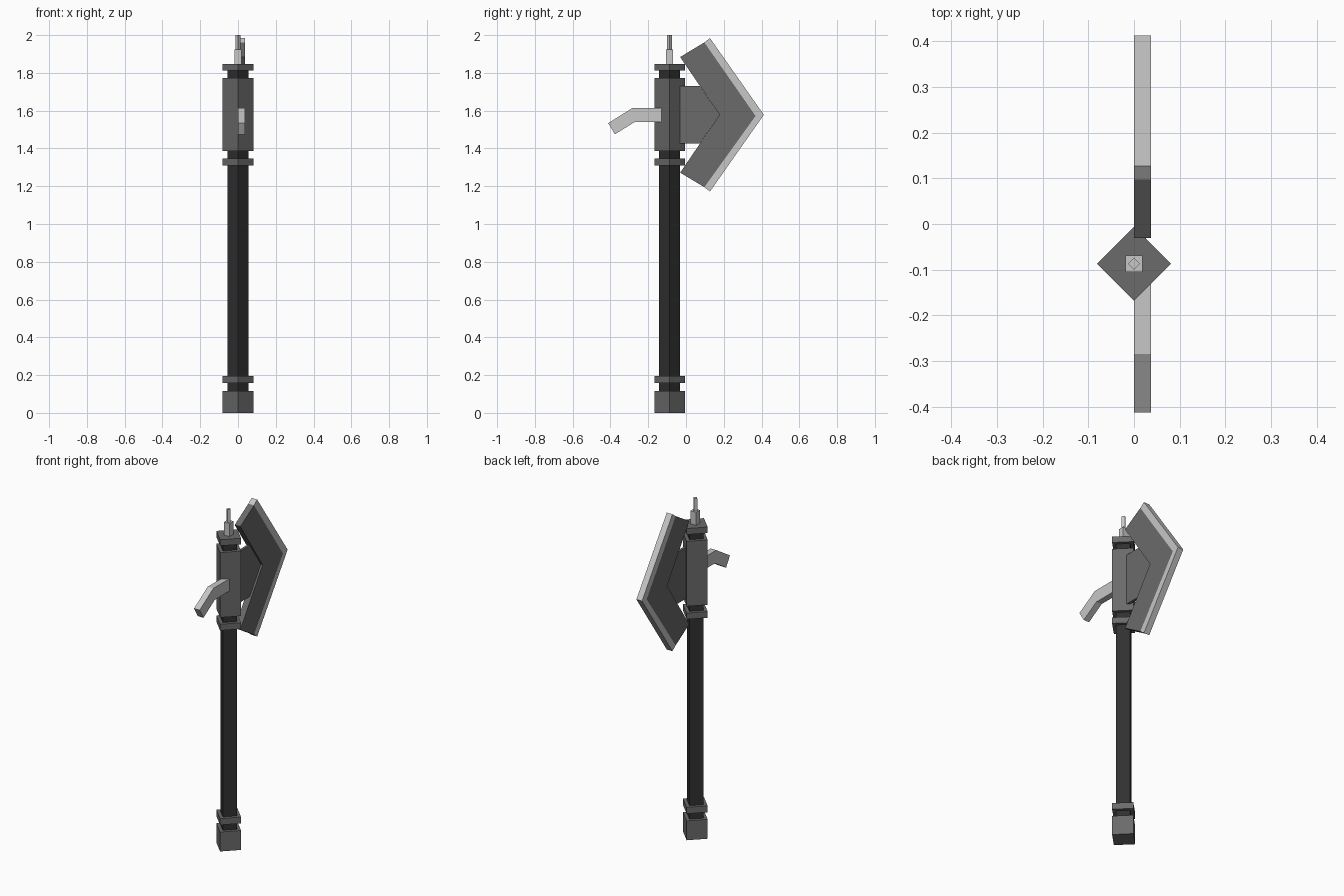
import bpy, bmesh, math

if "Cube" in bpy.data.objects:
    bpy.data.objects.remove(bpy.data.objects["Cube"])

AXIS_Y = -0.087   # centre line of the handle
MID_Z = 1.578     # mirror height of the blade


def material(name, v):
    m = bpy.data.materials.new(name)
    m.diffuse_color = (v, v, v, 1)
    m.use_nodes = True
    m.node_tree.nodes["Principled BSDF"].inputs["Base Color"].default_value = m.diffuse_color
    return m


dark = material("dark_handle", 0.030)
iron = material("grey_iron", 0.145)
steel = material("light_steel", 0.57)


def make(name, verts, faces, mats):
    me = bpy.data.meshes.new(name)
    me.from_pydata(verts, [], faces)
    for m in mats:
        me.materials.append(m)
    ob = bpy.data.objects.new(name, me)
    bpy.context.collection.objects.link(ob)
    return ob


def post(name, z0, z1, half_diag, mat, turn=0):
    """Square post on the handle axis; turn=0 points a corner forward."""
    ring = [(half_diag * math.cos(turn + i * math.pi / 2),
             AXIS_Y + half_diag * math.sin(turn + i * math.pi / 2)) for i in range(4)]
    verts = [(x, y, z) for z in (z0, z1) for x, y in ring]
    faces = [(3, 2, 1, 0), (4, 5, 6, 7)]
    faces += [(i, (i + 1) % 4, (i + 1) % 4 + 4, i + 4) for i in range(4)]
    return make(name, verts, faces, [mat])


def thicken(ob, t):
    s = ob.modifiers.new("thickness", 'SOLIDIFY')
    s.thickness = t
    s.offset = -1


def plate(name, rows, x, t, mats, pick=lambda c: 0):
    """Grid of (y, z) points facing +x, thickened backwards; colour by column."""
    n = len(rows[0])
    verts = [(x, y, z) for r in rows for y, z in r]
    faces, cols = [], []
    for r in range(len(rows) - 1):
        for c in range(n - 1):
            a = r * n + c
            faces.append((a, a + n, a + n + 1, a + 1))
            cols.append(c)
    ob = make(name, verts, faces, mats)
    for p, c in zip(ob.data.polygons, cols):
        p.material_index = pick(c)
    thicken(ob, t)
    return ob


# handle, end block, collars and head block
post("handle", 0.10, 1.82, 0.055, dark)
post("end_block", 0.0, 0.115, 0.081, iron)
post("lower_collar", 0.157, 0.195, 0.081, iron)
post("upper_collar", 1.31, 1.347, 0.081, iron)
post("head_block", 1.387, 1.772, 0.081, iron)
post("top_collar", 1.812, 1.848, 0.081, iron)

# top spike
post("spike_base", 1.84, 1.925, 0.026, steel, math.pi / 4)
post("spike_tip", 1.92, 2.0, 0.013, steel)

# blade: chevron with a light cutting edge
H, E, T = 0.306, 0.383, 0.406
blade = [
    [(-0.031, MID_Z + H), (0.097, MID_Z + E), (0.127, MID_Z + T)],
    [(0.178, MID_Z), (0.368, MID_Z - 0.006), (0.412, MID_Z)],
    [(-0.031, MID_Z - H), (0.097, MID_Z - E), (0.127, MID_Z - T)],
]
plate("blade", blade, 0.037, 0.037, [iron, steel], lambda c: c)

# web joining the blade to the head block
web = [
    [(-0.07, MID_Z + 0.152), (0.073, MID_Z + 0.152)],
    [(-0.07, MID_Z), (0.178, MID_Z)],
    [(-0.07, MID_Z - 0.152), (0.073, MID_Z - 0.152)],
]
plate("blade_web", web, 0.026, 0.015, [iron])

# bent rear hook
hook = [
    [(-0.412, 1.534), (-0.284, 1.614), (-0.08, 1.614)],
    [(-0.376, 1.475), (-0.270, 1.541), (-0.08, 1.541)],
]
plate("rear_hook", hook, 0.037, 0.037, [steel])
